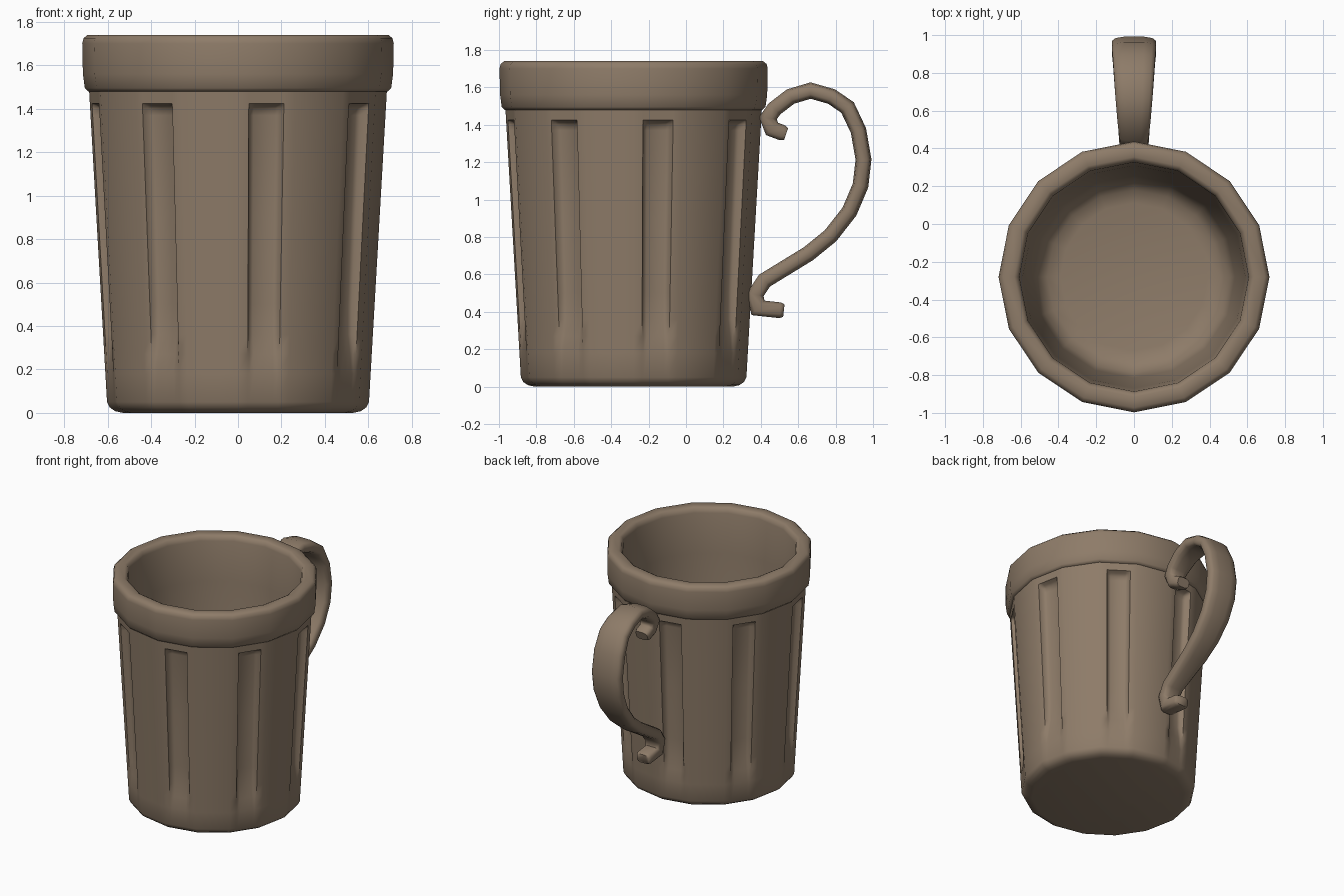
import bpy, math
from mathutils import Vector

if "Cube" in bpy.data.objects:
    bpy.data.objects.remove(bpy.data.objects["Cube"])

CY = -0.28      # cup axis position in y
SIDES = 16

mat = bpy.data.materials.new("clay")
mat.diffuse_color = (0.27, 0.20, 0.14, 1)
mat.use_nodes = True
mat.node_tree.nodes["Principled BSDF"].inputs["Base Color"].default_value = mat.diffuse_color


def add_object(name, verts, faces, angle):
    me = bpy.data.meshes.new(name)
    me.from_pydata(verts, [], faces)
    me.materials.append(mat)
    ob = bpy.data.objects.new(name, me)
    bpy.context.collection.objects.link(ob)
    bpy.ops.object.select_all(action='DESELECT')
    ob.select_set(True)
    bpy.context.view_layer.objects.active = ob
    bpy.ops.object.shade_smooth_by_angle(angle=math.radians(angle))
    return ob


def bridge(rings, n):
    """Quads between consecutive rings of n vertices."""
    return [(r * n + i, r * n + (i + 1) % n, (r + 1) * n + (i + 1) % n, (r + 1) * n + i)
            for r in range(rings - 1) for i in range(n)]


def corner(k):
    a = 2 * math.pi * k / SIDES
    return Vector((math.cos(a), math.sin(a), 0))


# Columns round the cup as (position on unit polygon, inward direction * flute strength)
flute = [(0, 0), (.19, 0), (.23, .75), (.31, 1), (.5, 1), (.69, 1), (.77, .75), (.81, 0)]
plain_cols, fluted_cols = [], []
for k in range(SIDES):
    a, b = corner(k), corner(k + 1)
    inward = -(a + b).normalized()
    plain_cols.append((a, inward * 0))
    for t, s in (flute if k % 2 == 0 else flute[:1]):
        fluted_cols.append((a.lerp(b, t), inward * s))


def polygon_lathe(name, profile, cols, caps):
    """Profile rows are (radius, z, flute depth)."""
    verts = [p * r + d * depth + Vector((0, CY, z)) for r, z, depth in profile for p, d in cols]
    n, rows = len(cols), len(profile)
    faces = bridge(rows, n)
    if 'start' in caps:
        faces.append(tuple(reversed(range(n))))
    if 'end' in caps:
        faces.append(tuple(range((rows - 1) * n, rows * n)))
    return add_object(name, verts, faces, 50)


def wall(z, depth=0):
    return (0.603 + 0.0575 * (z - 0.05), z, depth)


# Fluted outer wall and base
polygon_lathe("fluted_body",
              [(.53, 0, 0), (.565, .008, 0), (.59, .025, 0), wall(.05), wall(.18),
               wall(.27, .014), wall(.36, .032), wall(.5, .04), wall(.9, .045),
               wall(1.37, .05), wall(1.4, .045), wall(1.415, .025), wall(1.425), wall(1.5)],
              fluted_cols, {'start'})

# Rim band, rounded lip and hollow inside
polygon_lathe("rim_and_inside",
              [(.67, 1.48, 0), (.69, 1.48, 0), (.705, 1.495, 0), (.714, 1.56, 0),
               (.717, 1.7, 0), (.711, 1.725, 0), (.692, 1.74, 0), (.635, 1.74, 0),
               (.617, 1.73, 0), (.607, 1.7, 0), (.59, 1.4, 0), (.535, .25, 0),
               (.51, .16, 0), (.46, .115, 0), (.39, .1, 0)],
              plain_cols, {'end'})

# Handle path as (y, z, half width), upper curl to lower curl
path = [(.535, 1.35, .05), (.515, 1.357, .058), (.46, 1.378, .06), (.438, 1.435, .07),
        (.473, 1.485, .08), (.559, 1.551, .09), (.666, 1.583, .10), (.778, 1.551, .108),
        (.864, 1.492, .114), (.922, 1.369, .12), (.949, 1.214, .12), (.933, 1.075, .118),
        (.874, .936, .113), (.773, .807, .105), (.655, .711, .095), (.42, .567, .078),
        (.370, .492, .07), (.385, .421, .062), (.505, .408, .06), (.523, .406, .05)]
pts = [Vector((0, y, z)) for y, z, w in path]
N = 12
verts = []
for i, p in enumerate(pts):
    d_in = (p - pts[max(i - 1, 0)]).normalized()
    d_out = (pts[min(i + 1, len(pts) - 1)] - p).normalized()
    tan = (d_in + d_out).normalized()
    nrm = Vector((0, -tan.z, tan.y))
    miter = max(tan.dot(d_out), tan.dot(d_in))
    half = 0.034 if i in (0, len(pts) - 1) else 0.043 / max(miter, .8)
    for j in range(N):
        a = 2 * math.pi * (j + .5) / N
        c, s = math.cos(a), math.sin(a)
        x = math.copysign(abs(c) ** .6, c) * path[i][2]
        verts.append(p + Vector((x, 0, 0)) + nrm * math.copysign(abs(s) ** .6, s) * half)
faces = bridge(len(pts), N) + [tuple(reversed(range(N))),
                               tuple(range((len(pts) - 1) * N, len(pts) * N))]
add_object("handle", verts, faces, 60)
